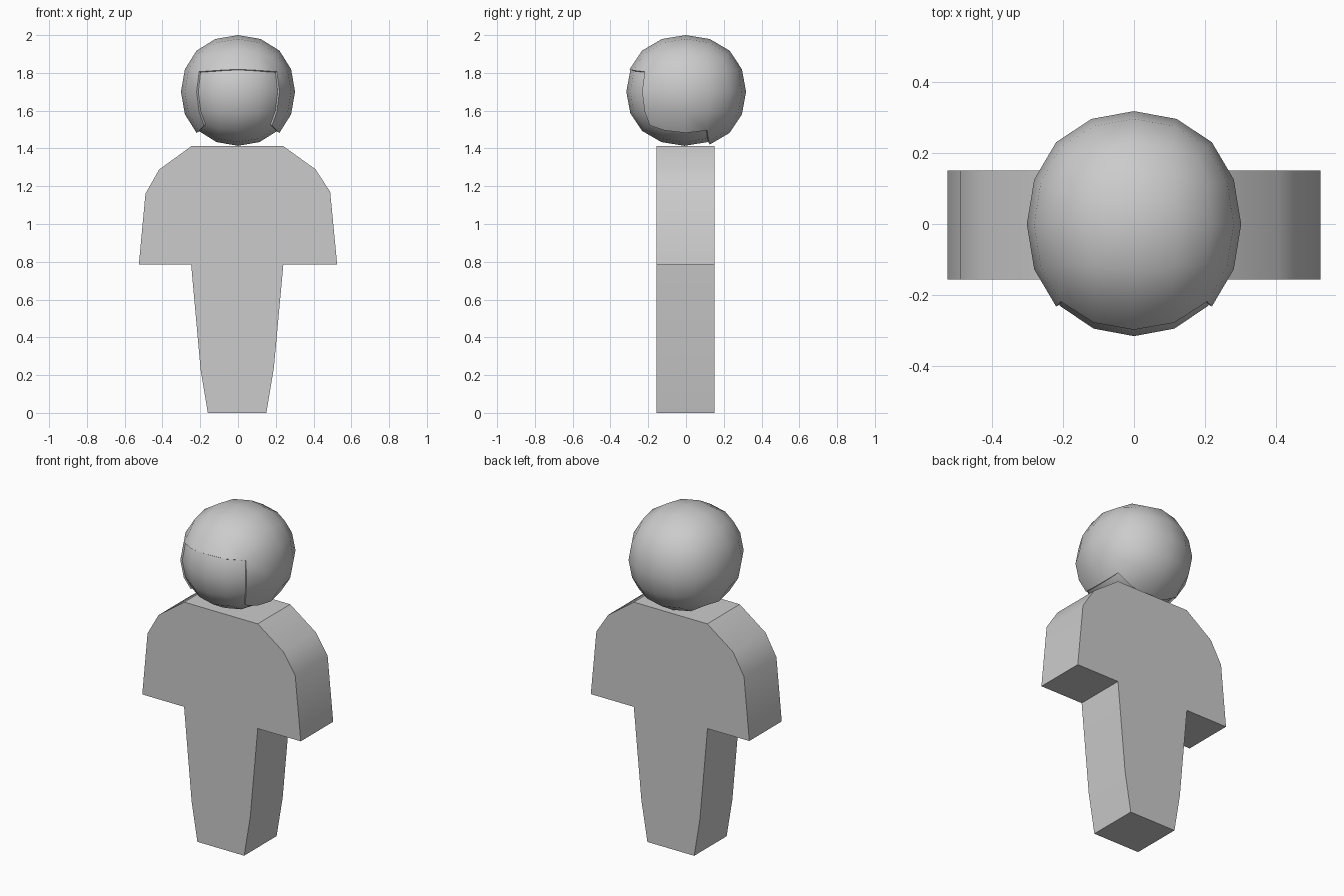
import bpy, bmesh
from math import radians

if "Cube" in bpy.data.objects:
    bpy.data.objects.remove(bpy.data.objects["Cube"])


def smooth(obj):
    bpy.ops.object.select_all(action='DESELECT')
    obj.select_set(True)
    bpy.context.view_layer.objects.active = obj
    bpy.ops.object.shade_smooth_by_angle(angle=radians(30))


def round_cube(name, centre, radii, drop=None):
    """Twice-subdivided cube stretched to the radii; drop(c) removes faces."""
    bpy.ops.mesh.primitive_cube_add(size=2)
    obj = bpy.context.object
    obj.name = name
    mod = obj.modifiers.new("Round", 'SUBSURF')
    mod.levels = 2
    bpy.ops.object.modifier_apply(modifier=mod.name)
    bm = bmesh.new()
    bm.from_mesh(obj.data)
    top = max(v.co.z for v in bm.verts)
    for v in bm.verts:
        v.co /= top
    if drop:
        gone = [f for f in bm.faces if drop(f.calc_center_median())]
        bmesh.ops.delete(bm, geom=gone, context='FACES')
    for v in bm.verts:
        v.co = [c + r * p for c, r, p in zip(centre, radii, v.co)]
    bm.to_mesh(obj.data)
    bm.free()
    return obj


# Body: front outline extruded through the depth
outline = [(-0.16, 0), (0.15, 0), (0.19, 0.24), (0.24, 0.785), (0.525, 0.785),
           (0.488, 1.17), (0.41, 1.29), (0.24, 1.412), (-0.247, 1.412),
           (-0.418, 1.288), (-0.49, 1.16), (-0.525, 0.785), (-0.248, 0.785),
           (-0.198, 0.23)]
bm = bmesh.new()
face = bm.faces.new([bm.verts.new((x, -0.156, z)) for x, z in outline])
ext = bmesh.ops.extrude_face_region(bm, geom=[face])
bmesh.ops.translate(bm, vec=(0, 0.307, 0),
                    verts=[g for g in ext["geom"] if isinstance(g, bmesh.types.BMVert)])
bmesh.ops.recalc_face_normals(bm, faces=bm.faces)
mesh = bpy.data.meshes.new("body")
bm.to_mesh(mesh)
bm.free()
body = bpy.data.objects.new("body", mesh)
bpy.context.collection.objects.link(body)
smooth(body)

# Head
head = round_cube("head", (0, -0.008, 1.7), (0.286, 0.308, 0.286))
smooth(head)


# Hair: slightly larger shell, open at the face and under the chin
def opening(c):
    front = -c.y > max(abs(c.x), abs(c.z)) and c.z < 0.33
    under = -c.z > max(abs(c.x), abs(c.y)) and c.y < 0.33
    return front or under


hair = round_cube("hair", (0, -0.001, 1.7), (0.302, 0.319, 0.3), opening)
rim = hair.modifiers.new("Thickness", 'SOLIDIFY')
rim.thickness = 0.012
rim.offset = -1
bpy.context.view_layer.objects.active = hair
bpy.ops.object.modifier_apply(modifier=rim.name)
smooth(hair)
